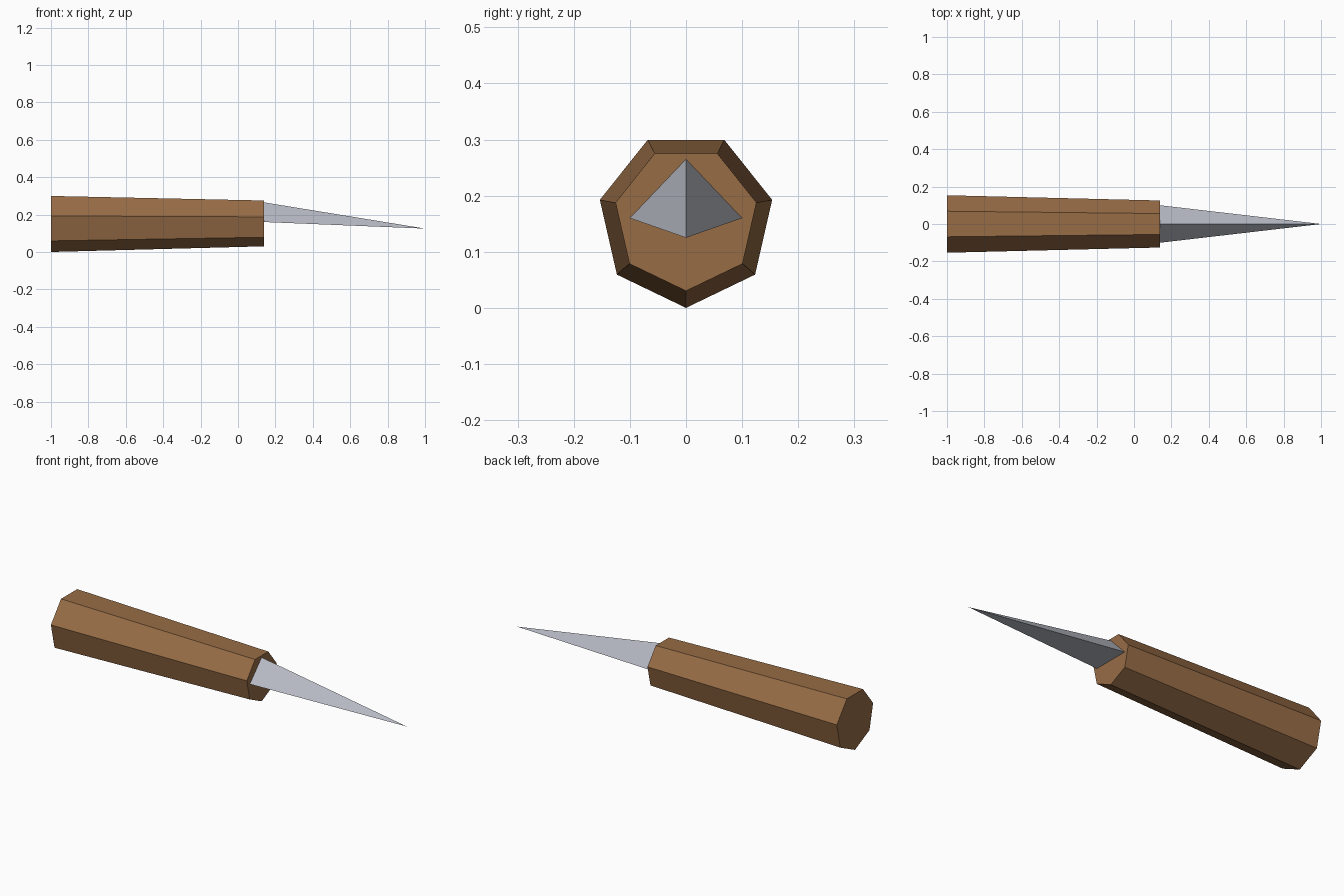
import bpy, bmesh
from math import sin, cos, pi

cube = bpy.data.objects.get("Cube")
if cube:
    bpy.data.objects.remove(cube, do_unlink=True)


def material(name, rgb):
    m = bpy.data.materials.new(name)
    m.use_nodes = True
    m.diffuse_color = (*rgb, 1)
    m.node_tree.nodes["Principled BSDF"].inputs["Base Color"].default_value = (*rgb, 1)
    return m


def loft(name, start, end, mat):
    """Join two cross-sections of (x, y, z) points; an end of one point makes a tip."""
    bm = bmesh.new()
    a = [bm.verts.new(p) for p in start]
    b = [bm.verts.new(p) for p in end]
    bm.faces.new(a)
    if len(b) > 1:
        bm.faces.new(b)
    for i in range(len(a)):
        j = (i + 1) % len(a)
        far = [b[j], b[i]] if len(b) > 1 else b
        bm.faces.new([a[i], a[j], *far])
    bmesh.ops.recalc_face_normals(bm, faces=bm.faces)
    mesh = bpy.data.meshes.new(name)
    bm.to_mesh(mesh)
    bm.free()
    mesh.materials.append(mat)
    obj = bpy.data.objects.new(name, mesh)
    bpy.context.collection.objects.link(obj)
    return obj


def heptagon(x, radius, z):
    # One corner points straight down
    angles = [2 * pi * i / 7 for i in range(7)]
    return [(x, radius * sin(t), z - radius * cos(t)) for t in angles]


wood = material("brown wood", (0.31, 0.15, 0.06))
steel = material("grey steel", (0.47, 0.49, 0.55))

# Seven-sided handle, narrowing towards the blade
loft("handle", heptagon(-1, 0.1575, 0.1575), heptagon(0.14, 0.1288, 0.159), wood)

# Three-sided spike with a drooping tip
loft("blade", [(0.14, 0, 0.265), (0.14, -0.1, 0.16), (0.14, 0.1, 0.16)],
     [(1, 0, 0.125)], steel)
